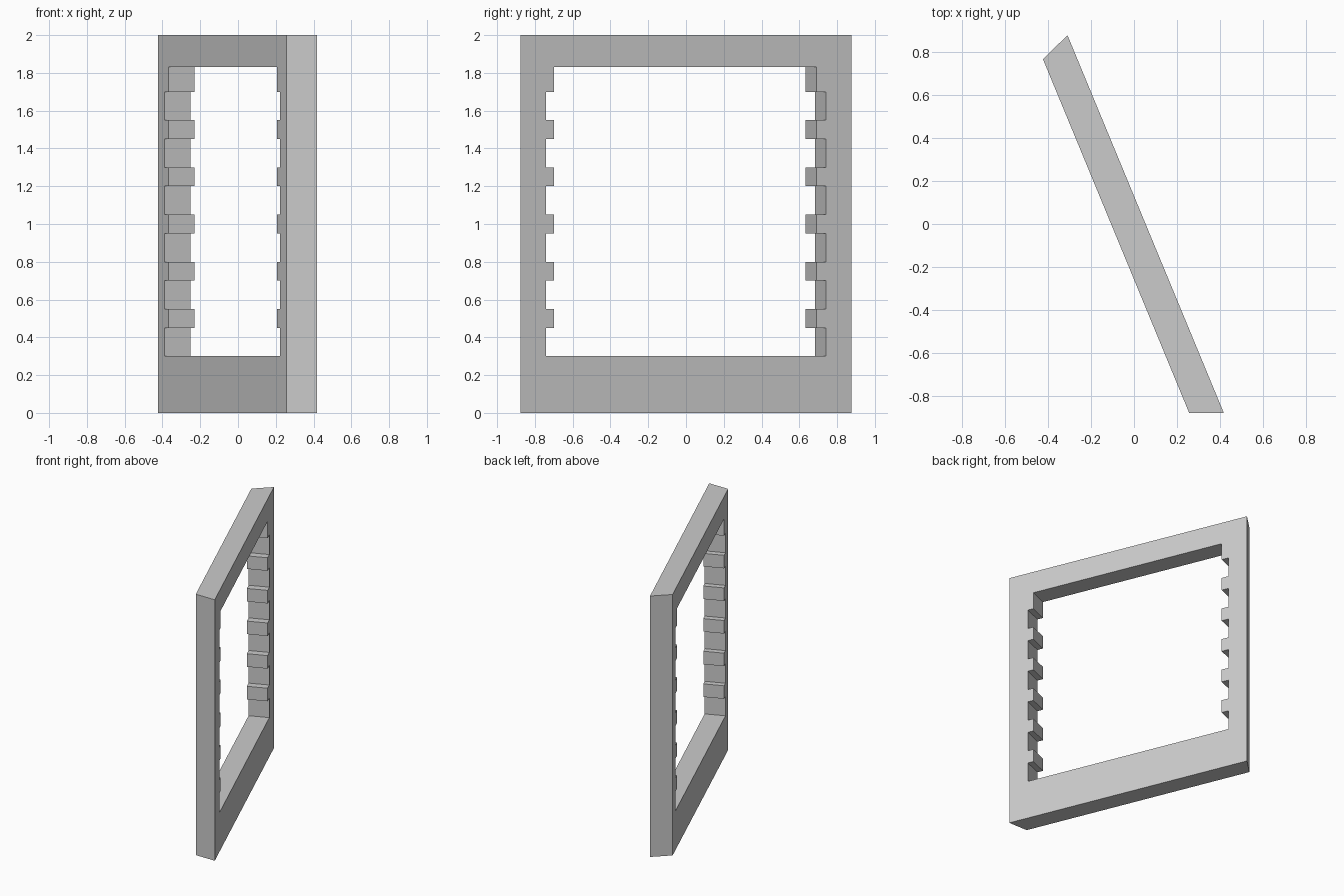
import bpy
import bmesh
from mathutils import Vector

cube = bpy.data.objects.get("Cube")
if cube:
    bpy.data.objects.remove(cube, do_unlink=True)

grey = bpy.data.materials.new("light_grey")
grey.use_nodes = True
colour = (0.6, 0.6, 0.6, 1)
grey.diffuse_color = colour
grey.node_tree.nodes["Principled BSDF"].inputs["Base Color"].default_value = colour


def prism(name, outline, sweep):
    """Extrude a closed outline along a vector."""
    bm = bmesh.new()
    face = bm.faces.new([bm.verts.new(p) for p in outline])
    new = bmesh.ops.extrude_face_region(bm, geom=[face])["geom"]
    bmesh.ops.translate(bm, vec=sweep, verts=[v for v in new if isinstance(v, bmesh.types.BMVert)])
    bmesh.ops.recalc_face_normals(bm, faces=bm.faces)
    mesh = bpy.data.meshes.new(name)
    bm.to_mesh(mesh)
    bm.free()
    mesh.materials.append(grey)
    obj = bpy.data.objects.new(name, mesh)
    bpy.context.collection.objects.link(obj)
    return obj


# Slanted slab with mitred ends
HEIGHT = 2.0
front, back = Vector((0.417, -0.877, 0)), Vector((-0.309, 0.877, 0))
footprint = [front, back, Vector((-0.423, 0.766, 0)), Vector((0.256, -0.877, 0))]
frame = prism("notched_frame", footprint, Vector((0, 0, HEIGHT)))

# Toothed side of the opening: (is_tooth, height) from sill to head
SILL, HEAD, PITCH, TOOTH = 0.30, 1.83, 0.25, 0.10
steps = [(False, SILL)]
for i in range(6):
    z = 0.45 + i * PITCH
    top = HEAD if i == 5 else z + TOOTH
    steps += [(False, z), (True, z), (True, top)]
    if i < 5:
        steps.append((False, top))


def on_face(y, z):
    """Point on the outer left face of the slab."""
    p = front.lerp(back, (y - front.y) / (back.y - front.y))
    return Vector((p.x, p.y, z))


outline = [on_face(-0.70 if tooth else -0.74, z) for tooth, z in steps]
outline += [on_face(0.69 if tooth else 0.74, z) for tooth, z in reversed(steps)]

# Cut the opening square through the slab
along = (back - front).normalized()
normal = Vector((along.y, -along.x, 0))
cutter = prism("opening_cutter", [p + normal * 0.1 for p in outline], normal * -0.4)
cutter.hide_render = True
cut = frame.modifiers.new("opening", "BOOLEAN")
cut.operation = "DIFFERENCE"
cut.solver = "EXACT"
cut.object = cutter
bpy.context.view_layer.objects.active = frame
bpy.ops.object.modifier_apply(modifier=cut.name)
bpy.data.objects.remove(cutter, do_unlink=True)
